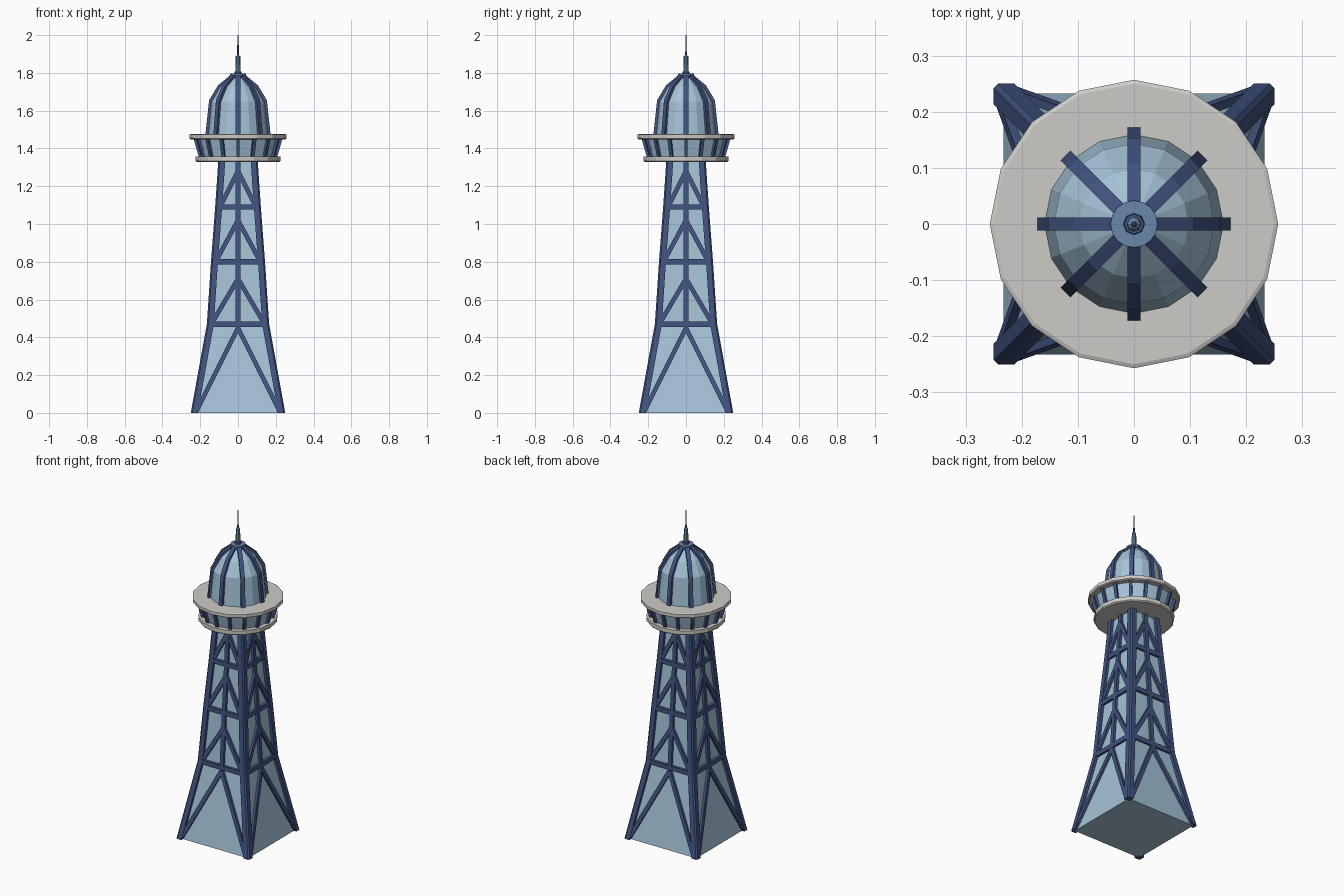
import bpy, bmesh, math
from mathutils import Vector, Matrix

cube = bpy.data.objects.get("Cube")
if cube:
    bpy.data.objects.remove(cube, do_unlink=True)


def material(name, rgb):
    """Flat colour given as 0-255 sRGB, stored as linear."""
    colour = [(c / 255) ** 2.2 for c in rgb] + [1]
    mat = bpy.data.materials.new(name)
    mat.use_nodes = True
    mat.diffuse_color = colour
    bsdf = mat.node_tree.nodes["Principled BSDF"]
    bsdf.inputs["Base Color"].default_value = colour
    bsdf.inputs["Roughness"].default_value = 0.8
    return mat


PALE = material("pale blue panel", (163, 194, 214))
NAVY = material("navy steel", (68, 84, 128))
STONE = material("light grey stone", (204, 202, 198))
STEEL = material("mid blue metal", (104, 134, 168))

# Half width of the tower at each storey height
LEVELS = [(0, 0.25), (0.47, 0.165), (0.8, 0.143), (1.09, 0.121), (1.34, 0.104)]


def half(z):
    for (z0, h0), (z1, h1) in zip(LEVELS, LEVELS[1:]):
        if z <= z1:
            return h0 + (h1 - h0) * (z - z0) / (z1 - z0)
    return LEVELS[-1][1]


def finish(bm, name, mat):
    bmesh.ops.recalc_face_normals(bm, faces=bm.faces[:])
    mesh = bpy.data.meshes.new(name)
    bm.to_mesh(mesh)
    bm.free()
    mesh.materials.append(mat)
    obj = bpy.data.objects.new(name, mesh)
    bpy.context.collection.objects.link(obj)
    return obj


def loft(bm, loops):
    """Skin a closed solid through loops of equal point count."""
    rings = [[bm.verts.new(p) for p in loop] for loop in loops]
    n = len(rings[0])
    for a, b in zip(rings, rings[1:]):
        for i in range(n):
            j = (i + 1) % n
            bm.faces.new((a[i], a[j], b[j], b[i]))
    bm.faces.new(rings[0][::-1])
    bm.faces.new(rings[-1])


def turned(name, profile, mat, sides=16):
    """Faceted round part from (radius, z) pairs."""
    bm = bmesh.new()
    angles = [math.tau * i / sides for i in range(sides)]
    loft(bm, [[(r * math.cos(a), r * math.sin(a), z) for a in angles]
              for r, z in profile])
    return finish(bm, name, mat)


def beam(bm, p, q, width, depth, outward):
    """Rectangular bar from p to q, its depth along the outward direction."""
    p, q = Vector(p), Vector(q)
    side = (q - p).cross(Vector(outward)).normalized()
    out = side.cross(q - p).normalized()
    corners = [side * (width / 2 * s) + out * (depth / 2 * t)
               for s, t in ((-1, -1), (1, -1), (1, 1), (-1, 1))]
    loft(bm, [[c + k for k in corners] for c in (p, q)])


def repeat_round(bm, count):
    """Copy everything in the mesh around the z axis."""
    source = bm.verts[:] + bm.edges[:] + bm.faces[:]
    for i in range(1, count):
        copy = bmesh.ops.duplicate(bm, geom=source)["geom"]
        verts = [g for g in copy if isinstance(g, bmesh.types.BMVert)]
        bmesh.ops.rotate(bm, verts=verts, cent=(0, 0, 0),
                         matrix=Matrix.Rotation(math.tau * i / count, 3, "Z"))


# Tapered panel body
bm = bmesh.new()
loft(bm, [[(sx * (h - 0.017), sy * (h - 0.017), z)
           for sx, sy in ((-1, -1), (1, -1), (1, 1), (-1, 1))] for z, h in LEVELS])
finish(bm, "tower_panels", PALE)

# Corner legs with a chamfered outer edge
bm = bmesh.new()
loops = []
for z, h in LEVELS:
    i, c = h - 0.037, h - 0.008
    loops.append([(i, i, z), (h, i, z), (h, c, z), (c, h, z), (i, h, z)])
loft(bm, loops)
repeat_round(bm, 4)
finish(bm, "corner_legs", NAVY)


# Face lattice: crossbars, centre posts and diagonals
def on_front(x, z):
    return (x, -half(z) + 0.012, z)


bm = bmesh.new()
FRONT = (0, -1, 0)
for z, h in LEVELS[1:-1]:
    beam(bm, on_front(-h + 0.02, z), on_front(h - 0.02, z), 0.028, 0.02, FRONT)
for (z0, h0), (z1, h1) in zip(LEVELS[1:], LEVELS[2:]):
    beam(bm, on_front(0, z0), on_front(0, z1), 0.024, 0.02, FRONT)
for (z0, h0), apex in zip(LEVELS, (0.45, 0.71, 1.02, 1.28)):
    for s in (-1, 1):
        beam(bm, on_front(s * (h0 - 0.03), z0 + 0.01), on_front(0, apex),
             0.024, 0.018, FRONT)
repeat_round(bm, 4)
finish(bm, "lattice_braces", NAVY)

# Viewing gallery between two round decks
turned("lower_deck", [(0.218, 1.328), (0.224, 1.334), (0.224, 1.357)], STONE)
turned("gallery_windows", [(0.195, 1.35), (0.222, 1.455)], PALE)
turned("upper_deck", [(0.25, 1.448), (0.257, 1.453), (0.257, 1.473), (0.25, 1.476)], STONE)

bm = bmesh.new()
beam(bm, (0.197, 0, 1.35), (0.227, 0, 1.455), 0.018, 0.018, (1, 0, 0))
repeat_round(bm, 16)
finish(bm, "gallery_posts", NAVY)

# Faceted dome
turned("dome", [(0.16, 1.47), (0.143, 1.645), (0.097, 1.725), (0.034, 1.78)], PALE)

# Dome ribs, lofted along the dome profile
bm = bmesh.new()
w = 0.012
loft(bm, [[(r - 0.028, -w, z), (r, -w, z), (r, w, z), (r - 0.028, w, z)]
          for r, z in ((0.173, 1.47), (0.153, 1.655), (0.105, 1.735), (0.04, 1.788))])
repeat_round(bm, 8)
finish(bm, "dome_ribs", NAVY)

# Crown and spire
turned("crown_cap", [(0.042, 1.768), (0.042, 1.796)], STEEL)
turned("spire_collar", [(0.02, 1.79), (0.018, 1.808)], NAVY, 8)
turned("spire_pole", [(0.014, 1.8), (0.012, 1.888), (0.005, 1.895)], STEEL, 8)
turned("spire_needle", [(0.005, 1.89), (0.003, 2.0)], NAVY, 6)
